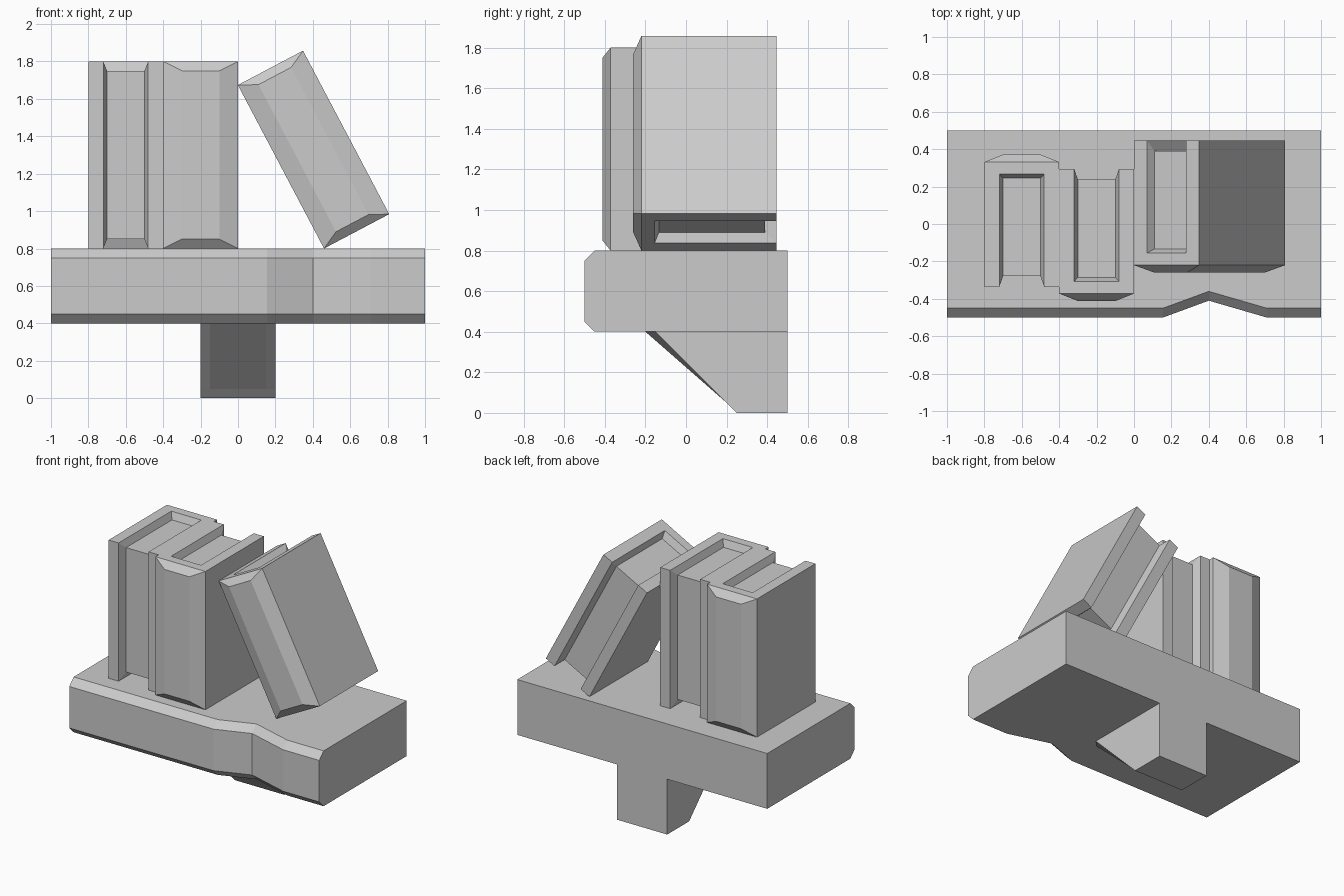
import bpy, bmesh
from math import radians
from mathutils import Matrix, Vector

if "Cube" in bpy.data.objects:
    bpy.data.objects.remove(bpy.data.objects["Cube"])


def finish(name, polys, matrix=Matrix()):
    """Make a welded mesh object from coordinate polygons."""
    bm = bmesh.new()
    for poly in polys:
        bm.faces.new([bm.verts.new(matrix @ Vector(c)) for c in poly])
    bmesh.ops.remove_doubles(bm, verts=bm.verts, dist=1e-5)
    bmesh.ops.recalc_face_normals(bm, faces=bm.faces)
    mesh = bpy.data.meshes.new(name)
    bm.to_mesh(mesh)
    bm.free()
    obj = bpy.data.objects.new(name, mesh)
    bpy.context.collection.objects.link(obj)
    return obj


def loft(name, stations):
    """Skin (y, z) profiles placed at successive x positions."""
    rings = [[(x, y, z) for y, z in prof] for x, prof in stations]
    polys = [rings[0], rings[-1]]
    for a, b in zip(rings, rings[1:]):
        for i in range(len(a)):
            j = (i + 1) % len(a)
            polys.append([a[i], a[j], b[j], b[i]])
    return finish(name, polys)


def book(name, matrix):
    """Book with its spine on -y and recessed pages; stands on z = 0."""
    half_x = {"OF": .2, "OB": .2, "RF": .12, "RB": .12, "PF": .1, "PB": .1, "S": .1}
    depth = {"OF": 0, "OB": .667, "RF": .065, "RB": .667, "PF": .086, "PB": .61, "S": -.04}

    def p(k, s, t):
        z = (.05, .95)[t] if k in ("PF", "PB", "S") else t
        return (s * half_x[k], depth[k], z)

    polys = []
    for t in (0, 1):
        # cover edges and recess walls at top and bottom
        for s in (-1, 1):
            for keys in (("OF", "OB", "RB", "RF"), ("RF", "RB", "PB", "PF")):
                polys.append([p(k, s, t) for k in keys])
        # spine edge, page tops, spine bevel
        for a, b in (("OF", "RF"), ("RF", "PF"), ("PF", "PB"), ("OF", "S")):
            polys.append([p(a, -1, t), p(a, 1, t), p(b, 1, t), p(b, -1, t)])
    for s in (-1, 1):
        # cover sides, fore edges, spine bevels
        for a, b in (("OF", "OB"), ("OB", "RB"), ("RB", "PB"), ("OF", "S")):
            polys.append([p(a, s, 0), p(b, s, 0), p(b, s, 1), p(a, s, 1)])
    # spine panel and page fore edge
    for k in ("S", "PB"):
        polys.append([p(k, -1, 0), p(k, 1, 0), p(k, 1, 1), p(k, -1, 1)])
    return finish(name, polys, matrix)


# shelf board with chamfered, chipped front edge
def board(d):
    return [(.5, .4), (.5, .8), (-.45 + d, .8), (-.5 + d, .75), (-.5 + d, .45), (-.45 + d, .4)]


loft("shelf_board", [(x, board(d)) for x, d in
                     ((-1, 0), (.155, 0), (.4, .09), (.71, 0), (1, 0))])


# sloped support bracket with bevelled front corners
def support(y):
    return [(.5, .4), (y, .4), (.2, .05), (.25, 0), (.5, 0)]


loft("support_bracket", [(x, support(y)) for x, y in
                         ((-.2, -.15), (-.15, -.2), (.15, -.2), (.2, -.15))])

# books: spine to the back, spine to the front, and a leaning one
T, R = Matrix.Translation, Matrix.Rotation
book("reversed_book", T((-.6, .331, .8)) @ R(radians(180), 4, "Z"))
book("upright_book", T((-.2, -.372, .8)))
book("leaning_book", T((.46, -.22, .8)) @ R(radians(-27.8), 4, "Y")
     @ Matrix.Diagonal((.985, 1, .988, 1)) @ T((.2, 0, 0)))
